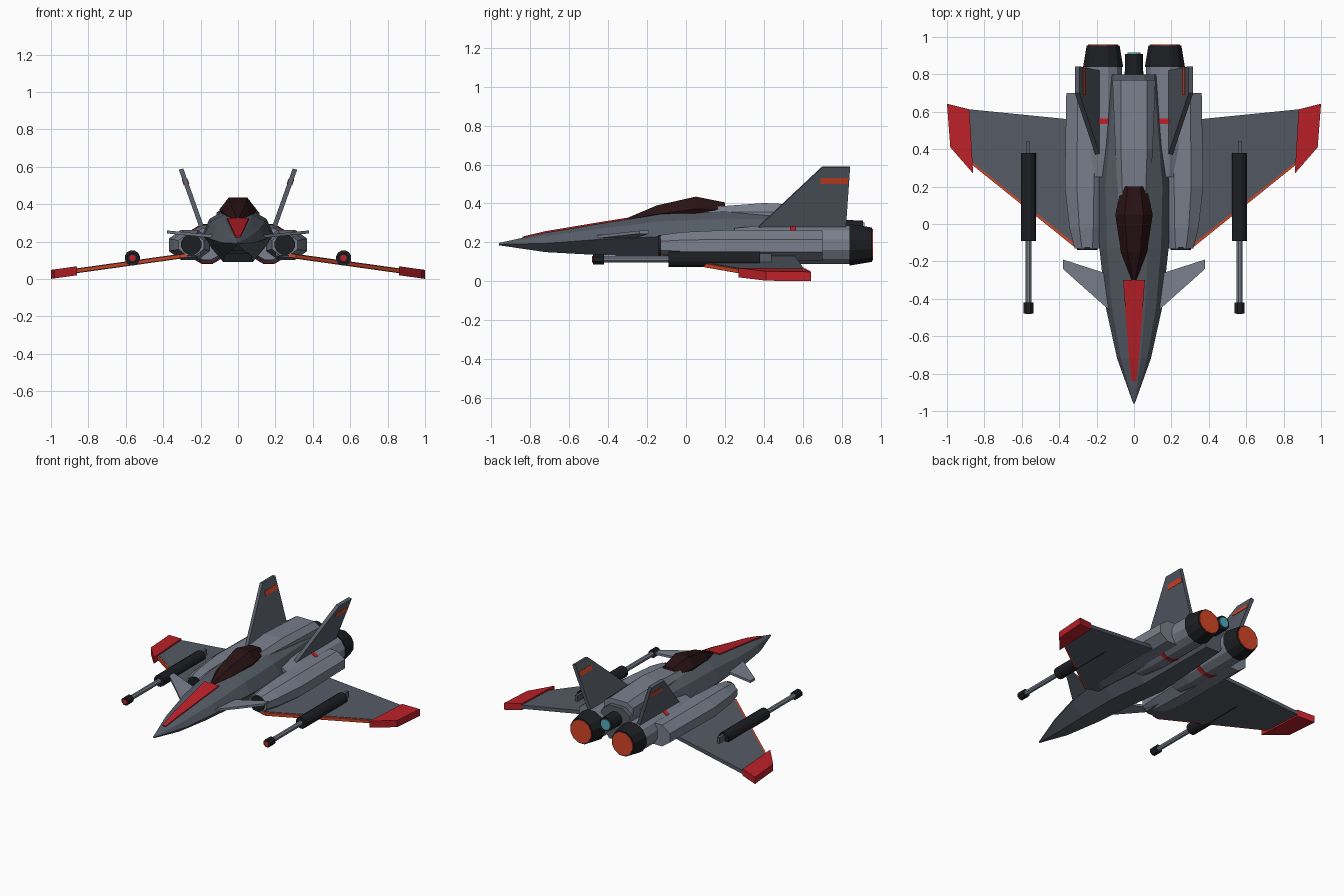
import bpy, bmesh
from math import cos, sin, pi
from mathutils import Vector

if "Cube" in bpy.data.objects:
    bpy.data.objects.remove(bpy.data.objects["Cube"])


def material(name, rgb):
    m = bpy.data.materials.new(name)
    m.diffuse_color = (*rgb, 1)
    m.use_nodes = True
    m.node_tree.nodes["Principled BSDF"].inputs["Base Color"].default_value = m.diffuse_color
    return m


SLATE = material("slate", (0.09, 0.105, 0.13))
PALE = material("pale_grey", (0.19, 0.21, 0.26))
BLACK = material("black", (0.012, 0.013, 0.016))
RED = material("red", (0.50, 0.015, 0.022))
ORANGE = material("orange", (0.65, 0.06, 0.02))
GLASS = material("dark_glass", (0.022, 0.006, 0.007))
CYAN = material("cyan", (0.08, 0.42, 0.52))


def loft(name, sections, mat, mirror=False):
    """Skin equal-length closed sections and cap both ends."""
    bm = bmesh.new()
    rows = [[bm.verts.new(p) for p in s] for s in sections]
    n = len(rows[0])
    for a, b in zip(rows, rows[1:]):
        for i in range(n):
            j = (i + 1) % n
            bm.faces.new((a[i], a[j], b[j], b[i]))
    bm.faces.new(rows[0])
    bm.faces.new(rows[-1])
    bmesh.ops.recalc_face_normals(bm, faces=bm.faces)
    me = bpy.data.meshes.new(name)
    bm.to_mesh(me)
    bm.free()
    me.materials.append(mat)
    ob = bpy.data.objects.new(name, me)
    bpy.context.collection.objects.link(ob)
    if mirror:
        mod = ob.modifiers.new("mirror", "MIRROR")
        mod.use_mirror_merge = False
    return ob


def ring(y, cx, cz, rx, rz=None, n=12):
    rz = rz or rx
    return [(cx + rx * cos(2 * pi * (i + .5) / n) / cos(pi / n), y,
             cz + rz * sin(2 * pi * (i + .5) / n) / cos(pi / n)) for i in range(n)]


def tube(name, cx, cz, stations, mat, mirror=True, n=12):
    return loft(name, [ring(y, cx, cz, r, n=n) for y, r in stations], mat, mirror)


def plate(name, outline, thick, mat):
    """Mirrored slab: an outline in space thickened along a vector."""
    t = Vector(thick) / 2
    return loft(name, [[Vector(p) - t for p in outline],
                       [Vector(p) + t for p in outline]], mat, True)


def symmetric(y, half):
    """Full section from its right half, listed top to bottom."""
    return [(x, y, z) for x, z in half] + [(-x, y, z) for x, z in reversed(half)]


# Fuselage: y, half width, bottom, widest height, top
body = [(-.96, .004, .185, .19, .197), (-.72, .09, .15, .195, .25),
        (-.45, .15, .135, .215, .295), (-.13, .185, .122, .23, .345),
        (.2, .195, .09, .23, .365), (.8, .135, .11, .23, .35)]
loft("fuselage", [symmetric(y, [(.4 * w, t), (.78 * w, m + .68 * (t - m)), (w, m), (.4 * w, b)])
                  for y, w, b, m, t in body], SLATE)

# Red stripe on the nose
stripe = [(-.84, .013, .23), (-.72, .026, .258), (-.45, .047, .303), (-.3, .058, .327)]
loft("nose_stripe", [symmetric(y, [(w, z), (w, z - .03)]) for y, w, z in stripe], RED)

# Canopy: y, half width, bottom, widest height, top
glass = [(-.3, .012, .30, .318, .326), (-.15, .07, .31, .345, .39),
         (.05, .1, .32, .372, .435), (.2, .068, .32, .365, .405)]
loft("canopy", [symmetric(y, [(.5 * w, t), (w, m), (.7 * w, b)])
                for y, w, b, m, t in glass], GLASS)

# Dorsal spine
spine = [(.1, .085, .06, .38), (.4, .1, .07, .402), (.77, .115, .07, .385)]
loft("dorsal_spine", [symmetric(y, [(wt, t), (w, .355), (w, .3)])
                      for y, w, wt, t in spine], PALE)

# Side intake pods
pod = [(-.13, .25, .068, .055), (-.02, .255, .09, .07), (.2, .26, .11, .08), (.7, .258, .104, .077)]
loft("intake_pod", [ring(y, cx, .183, w, h, 8) for y, cx, w, h in pod], PALE, True)
tube("intake_mouth", .25, .185, [(-.14, .054), (-.1, .054)], BLACK)

# Engines with bands, nozzles and glowing exhausts
tube("engine_nacelle", .165, .188, [(.25, .085), (.4, .1), (.86, .1)], PALE)
tube("engine_band", .165, .188, [(.535, .104), (.565, .104)], RED)
tube("engine_nozzle", .165, .188, [(.84, .107), (.955, .088)], BLACK)
tube("engine_exhaust", .165, .188, [(.95, .08), (.96, .08)], ORANGE)

# Central auxiliary thruster
tube("centre_thruster", 0, .265, [(.78, .05), (.91, .048)], BLACK, False)
tube("centre_exhaust", 0, .265, [(.9, .036), (.917, .036)], CYAN, False)


# Drooping wings
def on_wing(pts):
    return [(x, y, .165 - .14 * x) for x, y in pts]


plate("wing", on_wing([(.2, -.2), (.3, -.12), (.87, .335), (.88, .613), (.2, .545)][1:] + [(.2, -.12)]),
      (0, 0, .026), SLATE)
plate("wing_leading_edge", on_wing([(.27, -.13), (.31, -.13), (.87, .32), (.87, .345), (.29, -.115)]),
      (0, 0, .02), ORANGE)
plate("wing_tip", on_wing([(.86, .27), (.982, .41), (1, .643), (.88, .613)]), (0, 0, .048), RED)

# Canards
plate("canard", [(.1, -.49, .225), (.15, -.445, .23), (.38, -.24, .252),
                 (.38, -.19, .252), (.1, -.28, .225)], (0, 0, .016), PALE)


# Canted tail fins
def on_fin(pts):
    return [(.188 + (z - .26) * .355, y, z) for y, z in pts]


plate("tail_fin", on_fin([(.35, .26), (.7, .588), (.843, .588), (.82, .26)]), (.024, 0, -.006), SLATE)
plate("fin_stripe", on_fin([(.69, .505), (.69, .535), (.833, .535), (.833, .505)]),
      (.03, 0, -.008), ORANGE)

# Wing cannons
G, H = .565, .113
tube("cannon_body", G, H, [(-.09, .04), (.38, .04)], BLACK)
tube("cannon_barrel", G, H, [(-.43, .016), (-.08, .016)], PALE, n=8)
tube("cannon_muzzle", G, H, [(-.478, .027), (-.42, .027)], BLACK, n=8)
tube("cannon_bore", G, H, [(-.482, .016), (-.47, .016)], RED, n=8)
plate("cannon_rail", [(G, .1, .1), (G, .44, .1), (G, .44, .142), (G, .1, .142)], (.02, 0, 0), SLATE)
